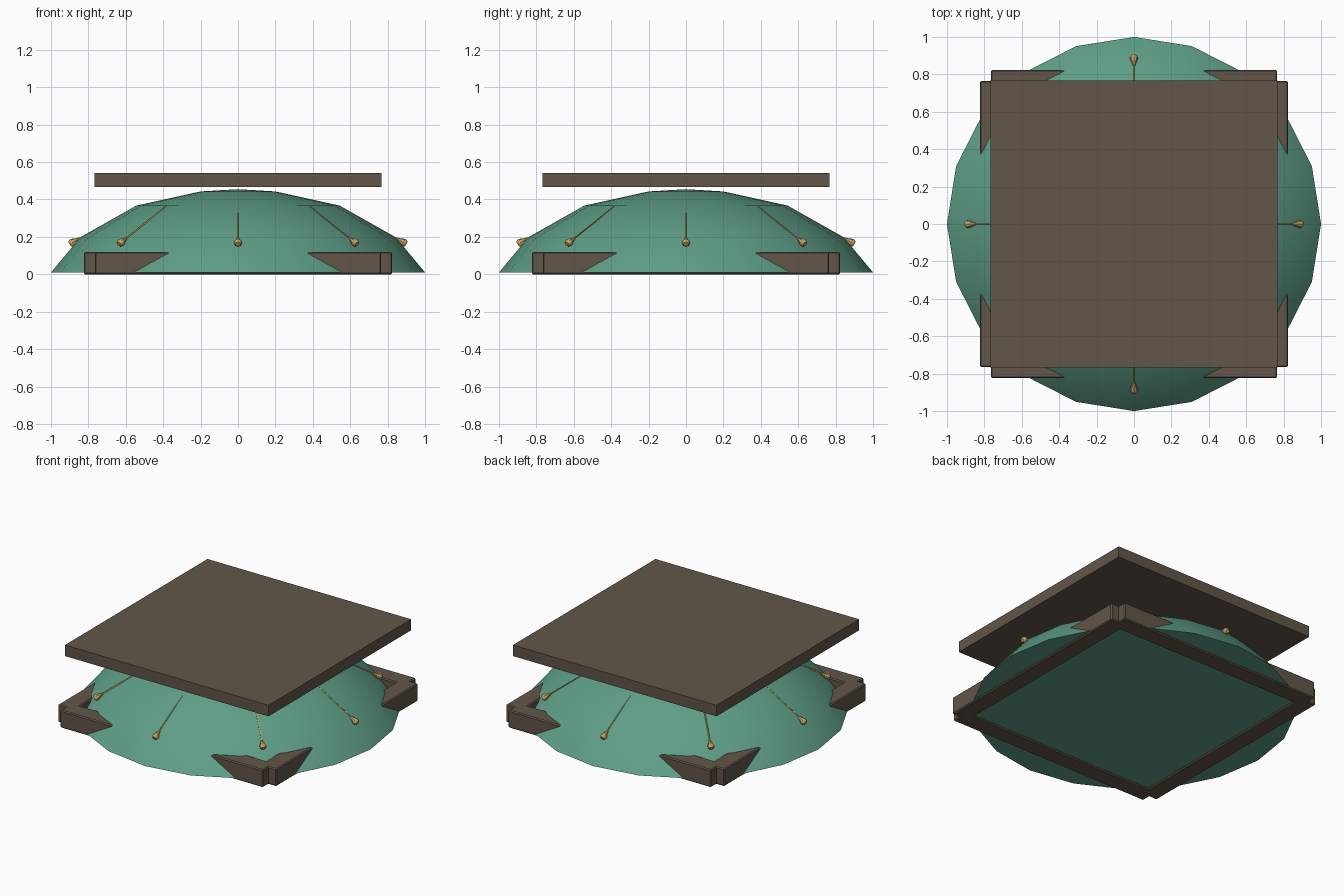
import bpy, bmesh, math
from mathutils import Vector, Matrix

if "Cube" in bpy.data.objects:
    bpy.data.objects.remove(bpy.data.objects["Cube"])


def material(name, rgb):
    m = bpy.data.materials.new(name)
    m.diffuse_color = (*rgb, 1)
    m.use_nodes = True
    m.node_tree.nodes["Principled BSDF"].inputs["Base Color"].default_value = m.diffuse_color
    return m


GREEN = material("jade green", (0.112, 0.342, 0.242))
BROWN = material("dark wood", (0.122, 0.092, 0.066))
GOLD = material("gold", (0.56, 0.36, 0.13))


def add_object(name, bm, mat, smooth=None):
    bmesh.ops.recalc_face_normals(bm, faces=bm.faces)
    mesh = bpy.data.meshes.new(name)
    bm.to_mesh(mesh)
    bm.free()
    mesh.materials.append(mat)
    ob = bpy.data.objects.new(name, mesh)
    bpy.context.collection.objects.link(ob)
    if smooth:
        bpy.ops.object.select_all(action='DESELECT')
        ob.select_set(True)
        bpy.context.view_layer.objects.active = ob
        bpy.ops.object.shade_smooth_by_angle(angle=math.radians(smooth))
    return ob


def box(name, centre, size, mat, bevel=0):
    bm = bmesh.new()
    bmesh.ops.create_cube(bm, size=1)
    bmesh.ops.scale(bm, vec=size, verts=bm.verts)
    bmesh.ops.translate(bm, vec=centre, verts=bm.verts)
    if bevel:
        bmesh.ops.bevel(bm, geom=bm.edges[:], offset=bevel, segments=1, affect='EDGES')
    return add_object(name, bm, mat)


def lathe(name, profile, sides, mat, smooth, transform=Matrix()):
    """Closed solid of revolution from (radius, height) pairs, bottom to top."""
    bm = bmesh.new()
    rings = []
    for r, z in profile:
        if r == 0:
            rings.append([bm.verts.new((0, 0, z))])
        else:
            rings.append([bm.verts.new((r * math.cos(math.tau * i / sides),
                                        r * math.sin(math.tau * i / sides), z))
                          for i in range(sides)])
    for a, b in zip(rings, rings[1:]):
        for i in range(sides):
            j = (i + 1) % sides
            if len(b) == 1:
                bm.faces.new((a[i], a[j], b[0]))
            else:
                bm.faces.new((a[i], a[j], b[j], b[i]))
    if len(rings[0]) > 1:
        bm.faces.new(rings[0][::-1])
    if len(rings[-1]) > 1:
        bm.faces.new(rings[-1])
    bm.transform(transform)
    return add_object(name, bm, mat, smooth)


# Shallow twenty-sided dome with a flat underside
lathe("dome", [(1, 0.01), (0.85, 0.19), (0.545, 0.367), (0.2, 0.443), (0, 0.455)],
      20, GREEN, 40)

# Square slab above the dome
box("roof_slab", (0, 0, 0.503), (1.535, 1.535, 0.075), BROWN)

# Base frame: four bars crossing short of the corners
for s, side in ((-1, "a"), (1, "b")):
    box("frame_bar_x_" + side, (0, s * 0.762, 0.06), (1.53, 0.124, 0.12), BROWN, 0.007)
    box("frame_bar_y_" + side, (s * 0.762, 0, 0.06), (0.124, 1.53, 0.12), BROWN, 0.007)

# Eight cords running down the dome, each ending in a pear-shaped weight
top, low = Vector((0.54, 0, 0.365)), Vector((0.855, 0, 0.187))
slope = (top - low).normalized()
tilt = Vector((0, 0, 1)).rotation_difference(slope).to_matrix().to_4x4()
length = (top - low).length
for k in range(8):
    turn = Matrix.Rotation(k * math.pi / 4, 4, 'Z')
    place = turn @ Matrix.Translation(low) @ tilt
    lathe(f"cord_{k}", [(0.004, 0), (0.004, length)], 6, GOLD, 60, place)
    lathe(f"weight_{k}", [(0.013, -0.052), (0.02, -0.045), (0.021, -0.032),
                          (0.012, -0.01), (0.007, 0.01)], 8, GOLD, 40, place)
